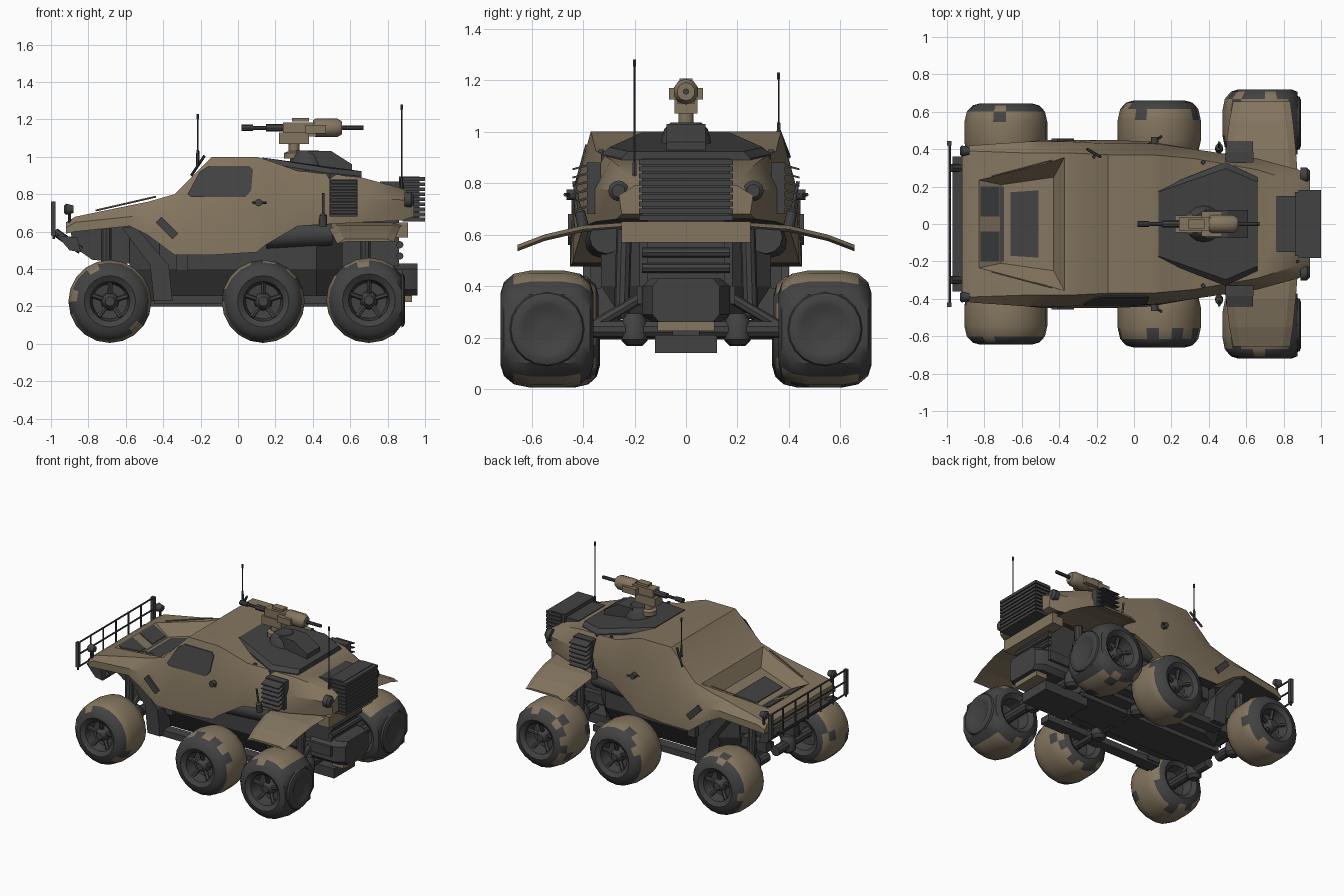
import bpy, bmesh, math, random
from mathutils import Vector
random.seed(4)
if "Cube" in bpy.data.objects:
    bpy.data.objects.remove(bpy.data.objects["Cube"])
TAN, DARK = 0, 1
SIDES = (("right", -1), ("left", 1))
MATS, smooth = [], []
for name, rgb in (("desert tan", (0.23, 0.18, 0.115)), ("charcoal", (0.055, 0.055, 0.055))):
    m = bpy.data.materials.new(name)
    m.use_nodes = True
    m.diffuse_color = (*rgb, 1)
    m.node_tree.nodes["Principled BSDF"].inputs["Base Color"].default_value = (*rgb, 1)
    MATS.append(m)

def loft(name, rings, mat=DARK, rule=None, soft=False):
    bm = bmesh.new()
    rows = [[bm.verts.new(p) for p in r] for r in rings]
    for a, b in zip(rows, rows[1:]):
        for i in range(len(a)):
            bm.faces.new((a[i - 1], a[i], b[i], b[i - 1]))
    bm.faces.new(rows[0])
    bm.faces.new(rows[-1])
    bmesh.ops.recalc_face_normals(bm, faces=bm.faces)
    for f in bm.faces:
        f.material_index = rule(f) if rule else mat
    me = bpy.data.meshes.new(name)
    bm.to_mesh(me)
    bm.free()
    ob = bpy.data.objects.new(name, me)
    bpy.context.collection.objects.link(ob)
    for m in MATS:
        me.materials.append(m)
    if soft:
        smooth.append(ob)
    return ob

def lathe(name, start, axis, profile, mat=DARK, n=12, rule=None):
    axis = Vector(axis).normalized()
    q = axis.to_track_quat('Z', 'X')
    turn = [2 * math.pi * i / n for i in range(n)]
    rings = [[Vector(start) + axis * d + q @ Vector((r * math.cos(t), r * math.sin(t), 0)) for t in turn]
             for d, r in profile]
    return loft(name, rings, mat, rule, True)

def tube(name, a, b, r, mat=DARK, n=8):
    d = Vector(b) - Vector(a)
    return lathe(name, a, d, [(0, r), (d.length, r)], mat, n)

def plate(name, outline, y0, y1, mat=DARK):
    return loft(name, [[(x, y, z) for x, z in outline] for y in (y0, y1)], mat)

def box(name, x, y, z, mat=DARK):
    return plate(name, [(x[0], z[0]), (x[1], z[0]), (x[1], z[1]), (x[0], z[1])], *y, mat)

# Hull: x, roof edge (y, z), shoulder (y, z), sill (y, z)
stations = [
    (-.92, .38, .65, .41, .62, .41, .59), (-.87, .39, .68, .42, .65, .42, .60),
    (-.58, .38, .74, .44, .68, .44, .63), (-.48, .38, .76, .44, .68, .45, .58),
    (-.34, .38, .80, .44, .71, .45, .475), (-.14, .37, 1, .43, .78, .45, .475),
    (.10, .37, 1, .43, .78, .44, .49), (.15, .365, .985, .425, .78, .43, .53),
    (.32, .35, .925, .4, .78, .4, .63), (.66, .29, .89, .35, .78, .35, .65),
    (.88, .22, .83, .29, .77, .27, .66), (.94, .2, .79, .26, .75, .25, .68)]
rings = []
for x, yt, zt, ys, zs, yb, zb in stations:
    half = [(x, yt, zt), (x, ys, zs), (x, yb, zb)]
    rings.append(half + [(x, -y, z) for x, y, z in reversed(half)])
hull = loft("hull", rings, rule=lambda f: DARK if f.normal.z < -.97 else TAN, soft=True)

# Sunken hood panel with hatch windows
def hood(x, y, lift):
    return (x, y, .68 + .23 * (x + .87) + lift)

def hood_quad(x0, w0, x1, w1, lift):
    return [hood(x0, -w0, lift), hood(x1, -w1, lift), hood(x1, w1, lift), hood(x0, w0, lift)]

cutter = loft("hood_cutter", [hood_quad(-.71, .21, -.43, .25, -.09), hood_quad(-.83, .235, -.37, .36, 0),
                              hood_quad(-.84, .24, -.36, .37, .03)], TAN)
mod = hull.modifiers.new("hood_recess", 'BOOLEAN')
mod.object, mod.solver = cutter, 'EXACT'
hull_cut = bpy.data.meshes.new_from_object(hull.evaluated_get(bpy.context.evaluated_depsgraph_get()))
hull.modifiers.clear()
hull.data = hull_cut
bpy.data.objects.remove(cutter)
loft("hood_window", [hood_quad(-.66, .17, -.51, .18, h) for h in (-.092, -.084)])
for side, s in SIDES:
    patch = ((-.82, .04, .08), (-.72, .04, .92), (-.72, .2, .92), (-.82, .2, .08))
    loft(side + "_hood_patch", [[hood(x, s * y, h - .09 * k) for x, y, k in patch] for h in (-.002, .006)])
    tube(side + "_hood_rim", hood(-.76, s * .255, .008), hood(-.44, s * .34, .008), .005, TAN, 6)

# Right side window on the sloping cabin wall
win = [(-.27, .80), (-.205, .92), (-.16, .95), (.06, .95), (.08, .93), (.07, .82), (.04, .785), (-.25, .785)]
loft("cabin_window", [[(x, -.43 + (z - .78) * .27 - d, z) for x, z in win] for d in (0, .007)])

# Turret deck, ring and gun
deck = [(.13, .19), (.49, .33), (.66, .25), (.66, -.25), (.49, -.33), (.13, -.19)]
loft("turret_deck", [[(x, y * k, .995 - .13 * (x - .13) - .08 * abs(y) * k + h) for x, y in deck]
                     for k, h in ((1, -.12), (1, -.01), (.9, .015))])
lathe("turret_ring", (.37, 0, .95), (0, 0, 1), [(0, .1), (.06, .085), (.085, .06)], n=16)
plate("turret_slab", [(.36, .95), (.38, 1.03), (.5, 1.03), (.61, .96), (.61, .92)], -.075, .075)
lathe("gun_pedestal", (.3, 0, .99), (0, 0, 1), [(0, .055), (.03, .055), (.04, .03), (.1, .03)], TAN)
box("gun_cradle", (.22, .38), (-.045, .045), (1.07, 1.13), TAN)
box("gun_receiver", (.24, .42), (-.035, .035), (1.11, 1.185), TAN)
lathe("gun_housing", (.4, 0, 1.155), (1, 0, 0), [(0, .04), (.015, .05), (.13, .05), (.155, .035)], TAN, 10)
tube("gun_breech", (.55, 0, 1.155), (.67, 0, 1.155), .012)
lathe("gun_barrel", (.02, 0, 1.155), (1, 0, 0),
      [(0, .017), (.06, .017), (.061, .011), (.13, .011), (.131, .02), (.23, .02)], n=8)
box("gun_sight", (.29, .38), (-.025, .025), (1.19, 1.207), TAN)

# Rear radiator with slats, beam, tank and crossbars
box("radiator", (.86, .97), (-.17, .17), (.66, .895))
box("radiator_duct", (.76, .87), (-.15, .15), (.7, .868))
for i in range(9):
    box("radiator_slat", (.88, 1.0), (-.183, .183), (.655 + i * .027, .675 + i * .027))
box("rear_beam", (.82, .91), (-.25, .25), (.57, .65), TAN)
tank = ((-1, .29), (-.8, .26), (.8, .26), (1, .29), (1, .4), (.8, .43), (-.8, .43), (-1, .4))
loft("rear_tank", [[(x, y * w, z) for y, z in tank] for x, w in ((.7, .17), (.9, .17), (.96, .13))], soft=True)
box("rear_skid", (.5, .86), (-.12, .12), (.14, .21))
box("tank_guard", (.84, .93), (-.11, .11), (.225, .265), TAN)
for z in (.47, .53):
    tube("rear_crossbar", (.865, -.17, z), (.865, .17, z), .02)

# Chassis tub, blocks and bumper
tub = [(.3, .62), (.3, .4), (.2, .23), (-.2, .23), (-.3, .4), (-.3, .62)]
loft("chassis_tub", [[(x, y * k, z) for y, z in tub] for x, k in ((-.58, .7), (-.42, 1.1), (.42, 1.1), (.56, .6))])
box("belly_plate", (-.62, .55), (-.13, .13), (.2, .25))
plate("front_block", [(-.9, .63), (-.88, .52), (-.78, .45), (-.5, .42), (-.5, .63)], -.2, .2)
box("rear_block", (.5, .86), (-.15, .15), (.3, .66))
plate("front_bumper", [(-.97, .58), (-.9, .5), (-.84, .49), (-.86, .57)], -.36, .36)

# Wheels: tan tread with ragged edges and charcoal sidewalls
def wheel(label, s, x, y, r, half, rear):
    c = Vector((x, s * y, r + .005))
    prof = [(.4, .3), (.42, .42), (.88, .48), (1, .62), (.93, .8), (.72, .94), (.35, 1)]
    prof = [(-w, k) for w, k in prof] + [(w, k) for w, k in reversed(prof)]

    def paint(f):
        d = f.calc_center_median() - c
        w = s * d.y / half
        if math.hypot(d.x, d.z) < .76 * r or (rear and d.x > .5 * r):
            return DARK
        chance = 0 if abs(w) < .45 else .1 if abs(w) < .7 else .9 if w > 0 else .4
        return DARK if random.random() < chance else TAN
    tyre = lathe(label + "_tyre", c, (0, s, 0), [(w * half, k * r) for w, k in prof], n=20, rule=paint)
    if rear:
        # Flattened back with a dished ring
        flat = x + .76 * r
        for v in tyre.data.vertices:
            v.co.x = min(v.co.x, flat)
        lathe(label + "_tyre_ring", (flat, c.y, c.z), (1, 0, 0),
              [(0, .145), (.012, .14), (.02, .12), (.016, .095), (.003, .07), (.002, .03)], n=20)
    out = Vector((0, s * half, 0))
    lathe(label + "_hub", c + out * .35, (0, s, 0), [(0, .05), (.05, .045), (.08, .025)])
    for i in range(5):
        t = 2 * math.pi * i / 5 + .3
        d = Vector((math.cos(t), 0, math.sin(t)))
        tube(label + "_spoke", c + out * .6 + d * .03, c + out * .75 + d * r * .47, .014, n=6)
    # Axle and suspension
    tube(label + "_axle", (x, s * .05, c.z), c, .035, n=10)
    tube(label + "_arm", (x, s * .1, .4), (x, s * (y - half + .02), c.z), .022)
    tube(label + "_damper", (x - .02, s * .25, c.z + .05), (x - .02, s * .24, .62), .03, n=10)
    lathe(label + "_knuckle", (x, s * .2, c.z - .06), (0, 0, 1), [(0, .03), (.02, .05), (.09, .05), (.12, .03)])

# Parts repeated on both sides
for side, s in SIDES:
    wheel(side + "_front", s, -.685, .49, .222, .155, False)
    wheel(side + "_middle", s, .135, .5, .222, .16, False)
    wheel(side + "_rear", s, .7, .54, .228, .18, True)
    box(side + "_ammo_box", (.36, .47), (s * .03, s * .066), (1.125, 1.17), TAN)
    box(side + "_frame_rail", (-.78, .88), (s * .13, s * .19), (.33, .4))
    box(side + "_sill_step", (-.45, .5), (s * .28, s * .36), (.215, .26))
    plate(side + "_mudguard", [(-.62, .62), (-.55, .63), (-.37, .42), (-.35, .23), (-.45, .23), (-.47, .42)],
          s * .27, s * .4)
    box(side + "_sill_hatch", (-.33, -.27), (s * .33, s * .37), (.39, .49))
    tube(side + "_storage_tube", (.15, s * .33, .575), (.5, s * .31, .59), .065, n=12)
    # Curved rear fender
    fender = []
    for i, (y, z) in enumerate([(.2, .65), (.4, .635), (.55, .6), (.655, .56)]):
        a, b, c = .47 + .02 * i, .51 + .02 * i, .88 - .015 * i
        edge = ((a, -.025), (b, 0), (c - .04, 0), (c, -.015), (c - .04, -.013), (b + .01, -.013))
        fender.append([(x, s * y, z + h) for x, h in edge])
    loft(side + "_rear_fender", fender, TAN)
    # Louvred vent
    box(side + "_vent", (.49, .64), (s * .33, s * .385), (.68, .88))
    for i in range(6):
        z = .69 + i * .032
        slat = ((.36, z + .02), (.44, z), (.44, z + .007), (.36, z + .03))
        loft(side + "_vent_slat", [[(x, s * y, h) for y, h in slat] for x in (.495, .635)])
    # Side marker, mirror, pipe and lamps
    plate(side + "_side_marker", [(-.44, .65), (-.41, .68), (-.32, .59), (-.35, .56)], s * .43, s * .458)
    tube(side + "_mirror_arm", (.07, s * .42, .755), (.15, s * .47, .755), .007)
    lathe(side + "_mirror", (.11, s * .43, .755), (0, s, 0), [(0, .02), (.035, .02)])
    lathe(side + "_side_pipe", (.455, s * .4, .63), (0, s * .2, 1), [(0, .022), (.06, .02), (.07, .007), (.18, .007)])
    lathe(side + "_roof_lamp", (.37, s * .33, .905), (0, 0, 1), [(0, .014), (.025, .01)])
    lathe(side + "_rear_lamp", (.89, s * .262, .77), (1, 0, 0), [(0, .04), (.035, .04), (.05, .025)])
    lathe(side + "_headlamp", (-.93, s * .39, .72), (1, 0, 0), [(0, .02), (.01, .03), (.05, .02)])
    tube(side + "_headlamp_stem", (-.9, s * .39, .63), (-.9, s * .39, .72), .008)
    tube(side + "_bumper_stay", (-.84, s * .3, .5), (-.98, s * .3, .6), .022)
    box(side + "_guard_end", (-1.0, -.975), (s * .42, s * .445), (.58, .76))

# Front guard rail and antennas
for z in (.58, .67, .755):
    tube("guard_bar", (-.985, -.435, z), (-.985, .435, z), .006)
for i in range(7):
    tube("guard_post", (-.985, -.435 + i * .145, .56), (-.985, -.435 + i * .145, .76), .006)
for x, y, base, h in ((-.215, .36, .95, .28), (.875, -.2, .8, .48)):
    lathe("antenna", (x, y, base), (0, 0, 1),
          [(0, .01), (.08, .008), (.09, .004), (h - .03, .004), (h - .025, .007), (h, .007)], n=6)
tube("antenna_bracket", (-.25, .4, .9), (-.18, .36, 1.005), .008)

# Smooth shading with sharp creases
bpy.context.view_layer.update()
bpy.ops.object.select_all(action='DESELECT')
for ob in smooth:
    ob.select_set(True)
bpy.context.view_layer.objects.active = hull
bpy.ops.object.shade_smooth_by_angle(angle=math.radians(35))
